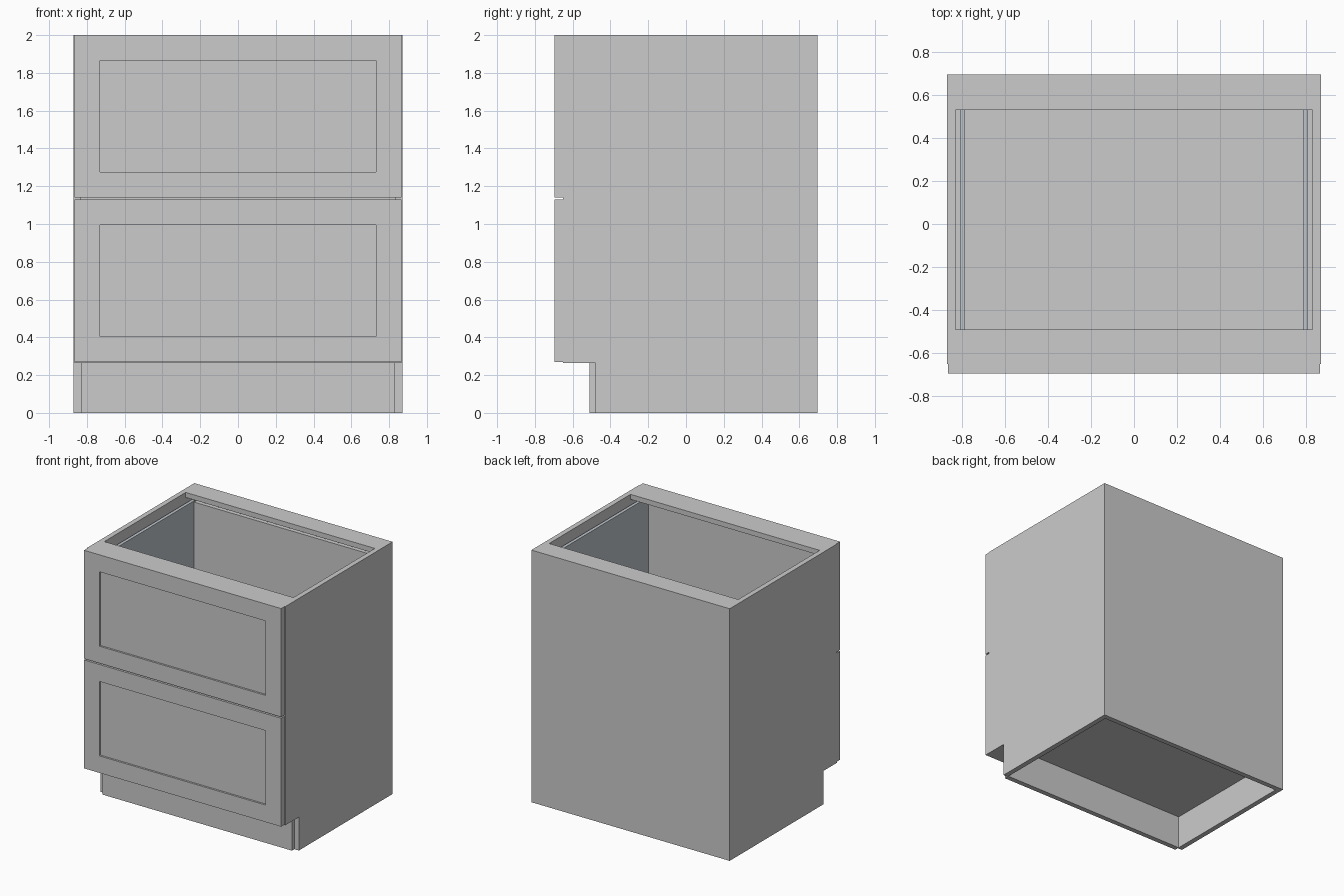
import bpy, bmesh
from mathutils import Vector

if "Cube" in bpy.data.objects:
    bpy.data.objects.remove(bpy.data.objects["Cube"])

slate = bpy.data.materials.new("slate_metal")
slate.diffuse_color = (0.52, 0.56, 0.60, 1)
slate.use_nodes = True
slate.node_tree.nodes["Principled BSDF"].inputs["Base Color"].default_value = slate.diffuse_color


def box(name, x, y, z, mat=None, recess=None):
    """Box from (min, max) ranges; recess = (border, depth) sinks a panel in the -y face."""
    bm = bmesh.new()
    bmesh.ops.create_cube(bm, size=1)
    for v in bm.verts:
        v.co = Vector([r[0] if c < 0 else r[1] for c, r in zip(v.co, (x, y, z))])
    bm.normal_update()
    if recess:
        front = min(bm.faces, key=lambda f: f.calc_center_median().y)
        bmesh.ops.inset_region(bm, faces=[front], thickness=recess[0], use_even_offset=True)
        # the inset's inner face is walled off, then pushed back
        inner = bmesh.ops.extrude_discrete_faces(bm, faces=[front])["faces"][0]
        bmesh.ops.translate(bm, verts=inner.verts, vec=(0, recess[1], 0))
    me = bpy.data.meshes.new(name)
    bm.to_mesh(me)
    bm.free()
    ob = bpy.data.objects.new(name, me)
    bpy.context.collection.objects.link(ob)
    if mat:
        me.materials.append(mat)
    return ob


def pair(name, x, y, z, mat=None):
    """Same box on the right and mirrored on the left."""
    box(name + "_right", x, y, z, mat)
    box(name + "_left", (-x[1], -x[0]), y, z, mat)


W, T = 0.87, 0.04          # half width, board thickness
IN = W - T                 # inner half width
BACK, FRONT = 0.695, -0.65
BASE, TOP = 0.265, 2.0

# Carcass
pair("side_panel", (IN, W), (FRONT, BACK), (BASE, TOP))
box("back_panel", (-IN, IN), (BACK - T, BACK), (BASE, TOP - T))
box("floor_panel", (-IN, IN), (FRONT, BACK - T), (BASE, BASE + T))
box("front_top_rail", (-IN, IN), (FRONT, -0.49), (TOP - T, TOP))
box("back_top_rail", (-IN, IN), (0.53, BACK), (TOP - T, TOP))

# Recessed open-bottomed base
pair("base_side", (IN, W), (-0.48, BACK), (0, BASE))
box("base_back", (-IN, IN), (BACK - T, BACK), (0, BASE))
box("toe_kick", (-IN, IN), (-0.51, -0.47), (0, BASE))

# Drawers: panelled front, metal sides, back and bottom
for label, z0, z1 in (("lower", 0.27, 1.13), ("upper", 1.14, 2.0)):
    box(label + "_drawer_front", (-0.865, 0.865), (-0.695, FRONT), (z0, z1),
        recess=(0.135, 0.015))
    bottom, top = z0 + 0.08, z1 - 0.07
    pair(label + "_drawer_side", (0.785, 0.81), (FRONT, 0.58), (bottom, top), slate)
    box(label + "_drawer_back", (-0.785, 0.785), (0.57, 0.60), (bottom, top - 0.01))
    box(label + "_drawer_bottom", (-0.785, 0.785), (FRONT, 0.57), (bottom, bottom + 0.03))
